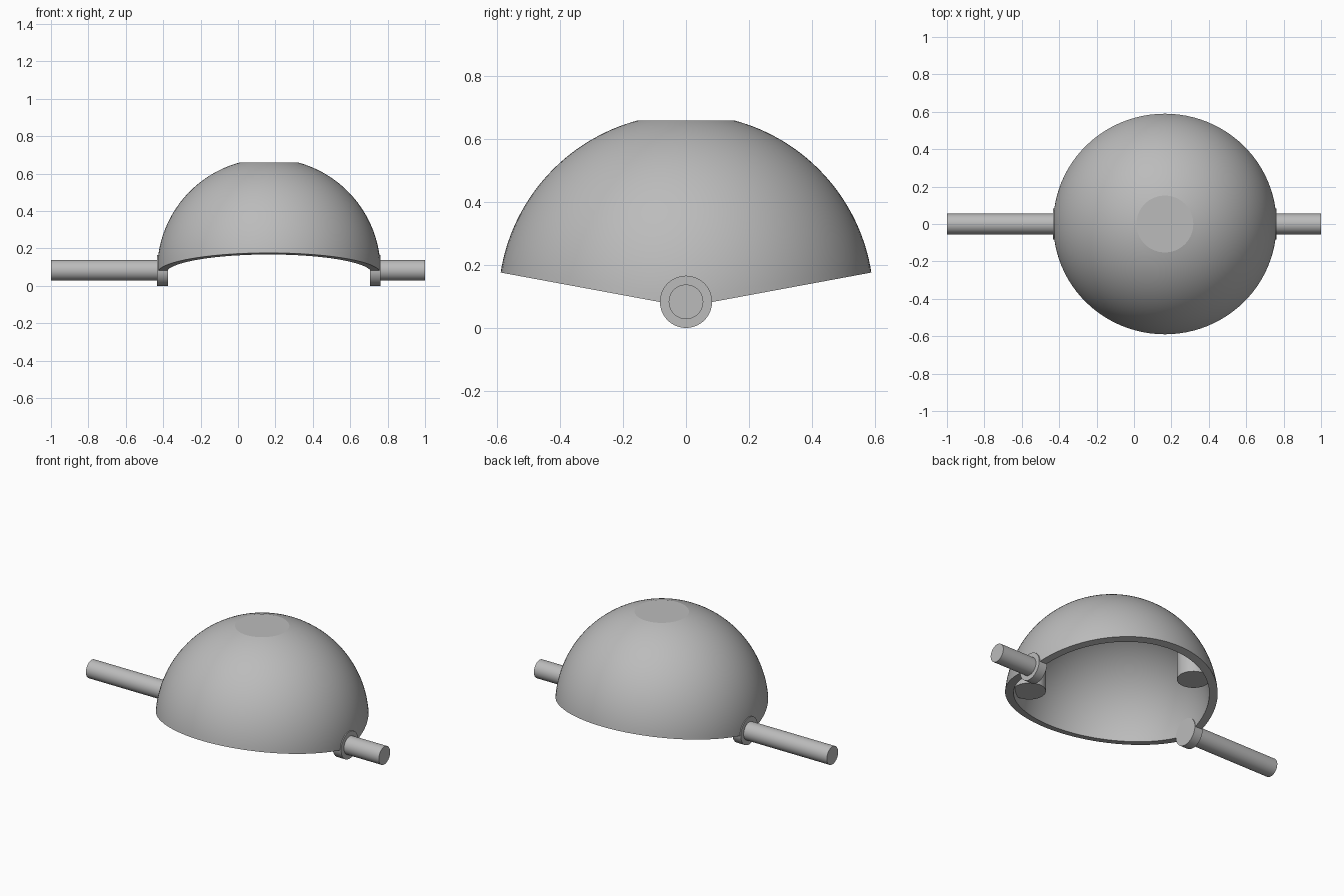
import bpy, bmesh
from math import pi, sin, cos, acos, asin, atan, sqrt, radians
from mathutils import Matrix, Vector

if "Cube" in bpy.data.objects:
    bpy.data.objects.remove(bpy.data.objects["Cube"])

CX, AXIS_Z = 0.165, 0.083      # dome centre, on the axle line
R_OUT, R_IN = 0.597, 0.55
FLAT_R = 0.152                 # flat disc on the crown
APEX, SLOPE = -0.016, 0.185    # the rim rises from the axle to front and back
SEGS, ROWS = 96, 32

grey = bpy.data.materials.new("plain_grey")
grey.use_nodes = True
colour = (0.5, 0.5, 0.5, 1)
grey.diffuse_color = colour
grey.node_tree.nodes["Principled BSDF"].inputs["Base Color"].default_value = colour


def finish(name, bm):
    bmesh.ops.remove_doubles(bm, verts=bm.verts, dist=1e-5)
    bmesh.ops.recalc_face_normals(bm, faces=bm.faces)
    mesh = bpy.data.meshes.new(name)
    bm.to_mesh(mesh)
    bm.free()
    mesh.materials.append(grey)
    obj = bpy.data.objects.new(name, mesh)
    obj.location = (CX, 0, AXIS_Z)
    bpy.context.collection.objects.link(obj)
    bpy.ops.object.select_all(action='DESELECT')
    obj.select_set(True)
    bpy.context.view_layer.objects.active = obj
    bpy.ops.object.shade_smooth_by_angle(angle=radians(10))
    return obj


def rim_angle(radius, phi):
    # polar angle where the sphere meets the sloping rim plane
    k = SLOPE * abs(sin(phi))
    return acos(APEX / (radius * sqrt(1 + k * k))) - atan(k)


def arc(radius, start, phi):
    end = rim_angle(radius, phi)
    for i in range(ROWS + 1):
        t = start + (end - start) * i / ROWS
        yield Vector((radius * sin(t) * cos(phi), radius * sin(t) * sin(phi), radius * cos(t)))


# Hollow dome: flat crown, outer skin, rim, inner skin
bm = bmesh.new()
crown = asin(FLAT_R / R_OUT)
columns = []
for j in range(SEGS):
    phi = 2 * pi * j / SEGS
    line = [Vector((0, 0, R_OUT * cos(crown)))]
    line += list(arc(R_OUT, crown, phi))
    line += reversed(list(arc(R_IN, 0, phi)))
    columns.append([bm.verts.new(p) for p in line])
for j in range(SEGS):
    a, b = columns[j], columns[(j + 1) % SEGS]
    for i in range(len(a) - 1):
        bm.faces.new((a[i], a[i + 1], b[i + 1], b[i]))
bmesh.ops.dissolve_degenerate(bm, dist=1e-5, edges=bm.edges)
finish("dome_shell", bm)


def x_cylinder(name, x0, x1, radius):
    bm = bmesh.new()
    turn = Matrix.Translation(((x0 + x1) / 2 - CX, 0, 0)) @ Matrix.Rotation(pi / 2, 4, 'Y')
    bmesh.ops.create_cone(bm, cap_ends=True, segments=64, radius1=radius, radius2=radius,
                          depth=abs(x1 - x0), matrix=turn)
    finish(name, bm)


# Pivot hubs and axle rods
for side, s, end in (("left", 1, 1.0), ("right", -1, -1.0)):
    outer = CX + s * R_OUT
    x_cylinder(side + "_hub", CX + s * 0.54, outer, AXIS_Z)
    x_cylinder(side + "_axle", outer - s * 0.01, end, 0.055)

# Two posts inside, their tops buried in the shell
for name, s in (("front_post", 1), ("back_post", -1)):
    bm = bmesh.new()
    centre = Vector((0.31 * s, -0.345 * s, 0))
    bmesh.ops.create_cone(bm, cap_ends=True, segments=48, radius1=0.093, radius2=0.093,
                          depth=1, matrix=Matrix.Translation(centre))
    for v in bm.verts:
        if v.co.z > 0:
            v.co.z = sqrt(max(0.575 ** 2 - v.co.x ** 2 - v.co.y ** 2, 0.0))
        else:
            v.co.z = 0.1
    finish(name, bm)
